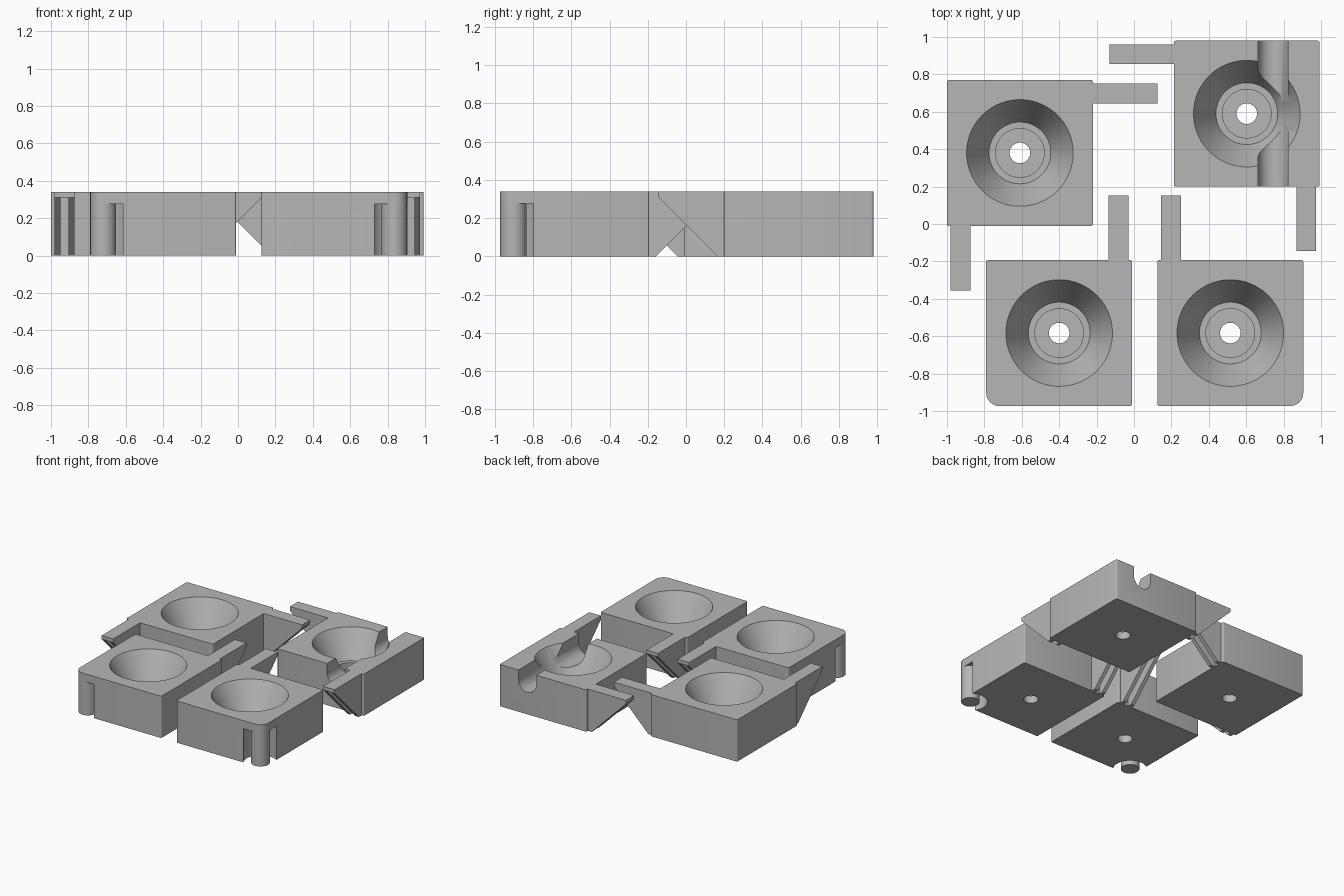
import bpy, bmesh, math
from mathutils import Vector, Matrix

if "Cube" in bpy.data.objects:
    bpy.data.objects.remove(bpy.data.objects["Cube"])

HEIGHT, SIDE = 0.34, 0.78
ARM_LEN, ARM_WIDTH, ARM_INSET, PLATE = 0.345, 0.105, 0.02, 0.03
PRONG = 0.03
PIN_R, RELIEF_R, CAP_Z = 0.07, 0.126, 0.275

grey = bpy.data.materials.new("plain grey")
grey.use_nodes = True
grey.diffuse_color = (0.47, 0.47, 0.47, 1)
grey.node_tree.nodes["Principled BSDF"].inputs["Base Color"].default_value = grey.diffuse_color


def prism(bm, points, depth):
    """Closed prism from 3D points, extruded along the depth vector."""
    face = bm.faces.new([bm.verts.new(p) for p in points])
    result = bmesh.ops.extrude_face_region(bm, geom=[face], use_keep_orig=True)
    moved = [v for v in result["geom"] if isinstance(v, bmesh.types.BMVert)]
    bmesh.ops.translate(bm, verts=moved, vec=Vector(depth))


def finish(bm, name):
    bmesh.ops.recalc_face_normals(bm, faces=bm.faces)
    mesh = bpy.data.meshes.new(name)
    bm.to_mesh(mesh)
    bm.free()
    mesh.materials.append(grey)
    obj = bpy.data.objects.new(name, mesh)
    bpy.context.collection.objects.link(obj)
    return obj


def select_only(obj):
    bpy.ops.object.select_all(action="DESELECT")
    obj.select_set(True)
    bpy.context.view_layer.objects.active = obj


def smooth(obj):
    select_only(obj)
    bpy.ops.object.shade_smooth_by_angle(angle=math.radians(30))


def cut(obj, cutter):
    mod = obj.modifiers.new("cut", "BOOLEAN")
    mod.operation, mod.solver, mod.object = "DIFFERENCE", "EXACT", cutter
    select_only(obj)
    bpy.ops.object.modifier_apply(modifier=mod.name)
    bpy.data.objects.remove(cutter)


def cylinder(name, x, y, radius, z0, z1):
    bm = bmesh.new()
    bmesh.ops.create_cone(bm, cap_ends=True, segments=64, radius1=radius, radius2=radius,
                          depth=z1 - z0, matrix=Matrix.Translation((x, y, (z0 + z1) / 2)))
    return finish(bm, name)


def bowl_cutter(x, y):
    """Conical bowl, flat ledge, round recess and through hole in one lathe."""
    profile = [(0, 0.4), (0.285, 0.4), (0.285, HEIGHT), (0.165, 0.12), (0.13, 0.12),
               (0.13, 0.06), (0.055, 0.06), (0.055, -0.1), (0, -0.1)]
    bm = bmesh.new()
    verts = [bm.verts.new((r, 0, z)) for r, z in profile]
    edges = [bm.edges.new(pair) for pair in zip(verts, verts[1:])]
    bmesh.ops.spin(bm, geom=verts + edges, cent=(0, 0, 0), axis=(0, 0, 1),
                   angle=math.tau, steps=96)
    bmesh.ops.remove_doubles(bm, verts=bm.verts, dist=1e-4)
    bmesh.ops.translate(bm, verts=bm.verts, vec=(x, y, 0))
    return finish(bm, "bowl_cutter")


def groove_cutter(x, y):
    """Round-bottomed channel running along y."""
    r = 0.08
    arc = [math.pi + math.pi * i / 24 for i in range(25)]
    points = [(x + r * math.cos(a), y - 0.6, HEIGHT - r + r * math.sin(a)) for a in arc]
    points += [(x + r, y - 0.6, 0.5), (x - r, y - 0.6, 0.5)]
    bm = bmesh.new()
    prism(bm, points, (0, 1.2, 0))
    return finish(bm, "groove_cutter")


def block(name, x, y, rounded=None):
    """Square block with eased upright edges; one corner may be strongly rounded."""
    bm = bmesh.new()
    points = []
    for i, (sx, sy) in enumerate([(1, 1), (-1, 1), (-1, -1), (1, -1)]):
        r = PIN_R if (sx, sy) == rounded else 0.01
        steps = 12 if r == PIN_R else 4
        cx, cy = x + sx * (SIDE / 2 - r), y + sy * (SIDE / 2 - r)
        for k in range(steps + 1):
            a = (i + k / steps) * math.pi / 2
            points.append((cx + r * math.cos(a), cy + r * math.sin(a), 0))
    prism(bm, points, (0, 0, HEIGHT))
    return finish(bm, name)


def arm(name, x, y, out, across):
    """Wedge arm: thin top plate over two sloped prongs with a slot between."""
    out, across = Vector(out), Vector(across)
    start = Vector((x, y, 0)) + out * SIDE / 2 + across * (SIDE / 2 - ARM_INSET - ARM_WIDTH)
    low = HEIGHT - PLATE
    wedge = [(-0.01, 0), (ARM_LEN - low, 0), (ARM_LEN, low), (ARM_LEN, HEIGHT), (-0.01, HEIGHT)]
    plate = [(-0.01, low), (ARM_LEN, low), (ARM_LEN, HEIGHT), (-0.01, HEIGHT)]
    bm = bmesh.new()
    offset = 0
    for shape, width in ((wedge, PRONG), (plate, ARM_WIDTH - 2 * PRONG), (wedge, PRONG)):
        base = start + across * offset
        prism(bm, [base + out * u + Vector((0, 0, z)) for u, z in shape], across * width)
        offset += width
    return finish(bm, name)


EAST, WEST, NORTH, SOUTH = (1, 0, 0), (-1, 0, 0), (0, 1, 0), (0, -1, 0)

# name, centre, arms (direction, block edge they sit by), pin corner, groove
tiles = [
    ("back_left", -0.61, 0.38, [(EAST, NORTH), (SOUTH, WEST)], None, False),
    ("back_right", 0.603, 0.59, [(WEST, NORTH), (SOUTH, EAST)], None, True),
    ("front_left", -0.40, -0.583, [(NORTH, EAST)], (-1, -1), False),
    ("front_right", 0.515, -0.583, [(NORTH, WEST)], (1, -1), False),
]

for name, x, y, arms, corner, grooved in tiles:
    body = block(name + "_block", x, y, corner)
    cut(body, bowl_cutter(x, y))
    if grooved:
        cut(body, groove_cutter(x + 0.14, y))
    if corner:
        # Corner relief with a round pin standing under the cap
        px, py = (c + s * (SIDE / 2 - PIN_R) for c, s in zip((x, y), corner))
        cut(body, cylinder("relief_cutter", px, py, RELIEF_R, -0.1, CAP_Z))
        smooth(cylinder(name + "_pin", px, py, PIN_R - 0.001, 0, CAP_Z + 0.02))
    smooth(body)
    for i, (out, across) in enumerate(arms):
        arm(f"{name}_arm_{i + 1}", x, y, out, across)
